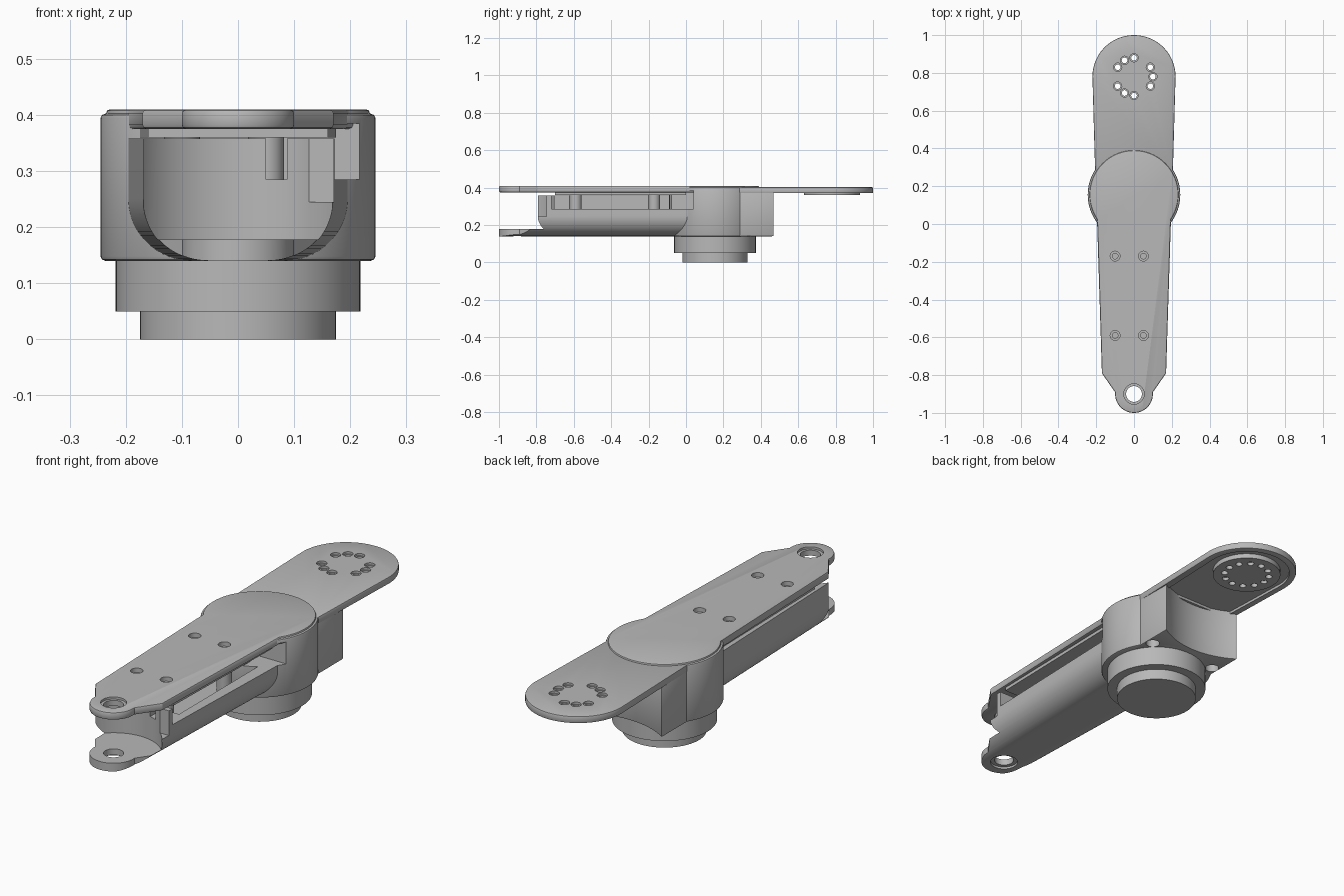
import bpy
import bmesh
from math import cos, sin, radians

if "Cube" in bpy.data.objects:
    bpy.data.objects.remove(bpy.data.objects["Cube"])

grey = bpy.data.materials.new("plain grey")
grey.use_nodes = True
grey.diffuse_color = (0.48, 0.48, 0.48, 1)
grey.node_tree.nodes["Principled BSDF"].inputs["Base Color"].default_value = (0.48, 0.48, 0.48, 1)

DRUM_Y, MOUNT_Y, TIP_Y = 0.155, 0.78, -0.9


def arc(cx, cy, r, start, end, n=40):
    angles = [radians(start + (end - start) * i / n) for i in range(n + 1)]
    return [(cx + r * cos(a), cy + r * sin(a)) for a in angles]


def circle(cx, cy, r, n=64):
    return arc(cx, cy, r, 0, 360, n)[:-1]


def rect(x0, x1, y0, y1):
    return [(x0, y0), (x1, y0), (x1, y1), (x0, y1)]


def apply_modifier(obj, mod):
    bpy.context.view_layer.objects.active = obj
    bpy.ops.object.modifier_apply(modifier=mod.name)


def loft(name, rings, bevel=0):
    """Closed solid between two matching rings of 3D points."""
    bm = bmesh.new()
    a, b = [[bm.verts.new(p) for p in ring] for ring in rings]
    bm.faces.new(a)
    bm.faces.new(b)
    for i in range(len(a)):
        j = (i + 1) % len(a)
        bm.faces.new((a[i], a[j], b[j], b[i]))
    bmesh.ops.recalc_face_normals(bm, faces=bm.faces)
    mesh = bpy.data.meshes.new(name)
    bm.to_mesh(mesh)
    bm.free()
    mesh.materials.append(grey)
    obj = bpy.data.objects.new(name, mesh)
    bpy.context.collection.objects.link(obj)
    if bevel:
        mod = obj.modifiers.new("Bevel", 'BEVEL')
        mod.width, mod.segments = bevel, 2
        mod.limit_method, mod.angle_limit = 'ANGLE', radians(50)
        apply_modifier(obj, mod)
    return obj


def prism(name, outline, z0, z1, bevel=0):
    return loft(name, [[(x, y, z) for x, y in outline] for z in (z0, z1)], bevel)


def carve(obj, outline, z0, z1, operation='DIFFERENCE'):
    cutter = prism("cutter", outline, z0, z1)
    cutter.hide_render = True
    mod = obj.modifiers.new("Cut", 'BOOLEAN')
    mod.operation, mod.solver, mod.object = operation, 'EXACT', cutter
    apply_modifier(obj, mod)
    bpy.data.objects.remove(cutter)


# Round foot and flange
foot = prism("foot", circle(0, DRUM_Y, 0.175, 96), 0, 0.06)
flange = prism("flange", circle(0, DRUM_Y, 0.218, 96), 0.05, 0.15)

# Joint drum, opened towards the front on the left
drum = prism("drum", circle(0, DRUM_Y, 0.245, 96), 0.14, 0.402, 0.008)
carve(drum, rect(0.08, 0.4, -0.3, 0.04), 0.285, 0.385)

# Block behind the drum with a concave back
block_outline = [(-0.205, 0.2), (0.205, 0.2)] + arc(0, MOUNT_Y, 0.372, -56.5, -123.5)
block = prism("rear_block", block_outline, 0.14, 0.385, 0.005)
for body in (drum, block):
    for side in (-1, 1):
        carve(body, circle(side * 0.172, 0.335, 0.03, 32), 0.1, 0.19)

# Rear mounting plate with underside rim, boss and ring of holes
plate = prism("rear_plate",
              arc(0, MOUNT_Y, 0.22, 0, 180, 64) + [(-0.205, 0.25), (0.205, 0.25)],
              0.37, 0.402, 0.005)
carve(plate, arc(0, MOUNT_Y, 0.19, 0, 180, 64) + [(-0.177, 0.42), (0.177, 0.42)], 0.3, 0.382)
boss = prism("rear_boss", circle(0, MOUNT_Y, 0.15), 0.36, 0.386)
for step in range(12):
    a = radians(30 * step)
    x, y = 0.1 * cos(a), MOUNT_Y + 0.1 * sin(a)
    blind = step in (2, 6, 10)
    carve(boss, circle(x, y, 0.015, 20), 0.3, 0.375 if blind else 0.5)
    if not blind:
        carve(plate, circle(x, y, 0.015, 20), 0.3, 0.5)
        carve(plate, circle(x, y, 0.022, 20), 0.392, 0.5)

# Lid: disc over the drum, tapered strip and eyelet
tip = [(-0.17, -0.79)] + arc(0, TIP_Y, 0.1, 175, 365) + [(0.17, -0.79)]
lid_outline = arc(0, DRUM_Y, 0.235, -34, 214, 96) + tip
lid = prism("lid", lid_outline, 0.375, 0.41, 0.007)
carve(lid, circle(0, TIP_Y, 0.042, 40), 0.3, 0.5)
carve(lid, circle(0, TIP_Y, 0.054, 40), 0.4, 0.5)
lid_liner = prism("lid_liner", [(-0.16, -0.7), (0.16, -0.7), (0.175, 0), (-0.175, 0)], 0.36, 0.38)


# Lower channel with a rounded, tapering U section
def u_ring(y):
    w = 0.195 + 0.032 * y
    right = arc(w - 0.11, 0.25, 0.11, -90, 0, 20) + [(w, 0.358)]
    return [(x, y, z) for x, z in right] + [(-x, y, z) for x, z in reversed(right)]


channel = loft("channel", [u_ring(-1.02), u_ring(0.1)])
carve(channel, [(0.21, 0.08), (-0.21, 0.08), (-0.21, 0.02)] + tip + [(0.21, 0.02)],
      0.1, 0.5, 'INTERSECT')
carve(channel, circle(0, TIP_Y, 0.2, 96), 0.178, 0.5)          # room for the joint
carve(channel, rect(-0.145, 0.135, -0.62, -0.05), 0.2, 0.5)    # inner cavity
carve(channel, rect(0.05, 0.4, -0.72, 0.2), 0.285, 0.5)        # left side window
carve(channel, rect(0.095, 0.4, -0.9, -0.745), 0.245, 0.5)     # front notch
carve(channel, circle(0, TIP_Y, 0.042, 40), 0.1, 0.3)
carve(channel, circle(0, TIP_Y, 0.06, 40), 0.1, 0.15)

# Screw posts under the four lid holes
for y, place in ((-0.17, "rear"), (-0.59, "front")):
    for x, side in ((-0.1, "right"), (0.05, "left")):
        prism(f"{place}_{side}_post", circle(x, y, 0.032, 32), 0.19, 0.365)
        for part in (lid, lid_liner):
            carve(part, circle(x, y, 0.015, 24), 0.3, 0.5)
        carve(lid, circle(x, y, 0.026, 24), 0.39, 0.5)

# Smooth round walls, keep hard edges
for obj in bpy.context.scene.objects:
    obj.select_set(obj.type == 'MESH')
bpy.context.view_layer.objects.active = lid
bpy.ops.object.shade_smooth_by_angle(angle=radians(30))
